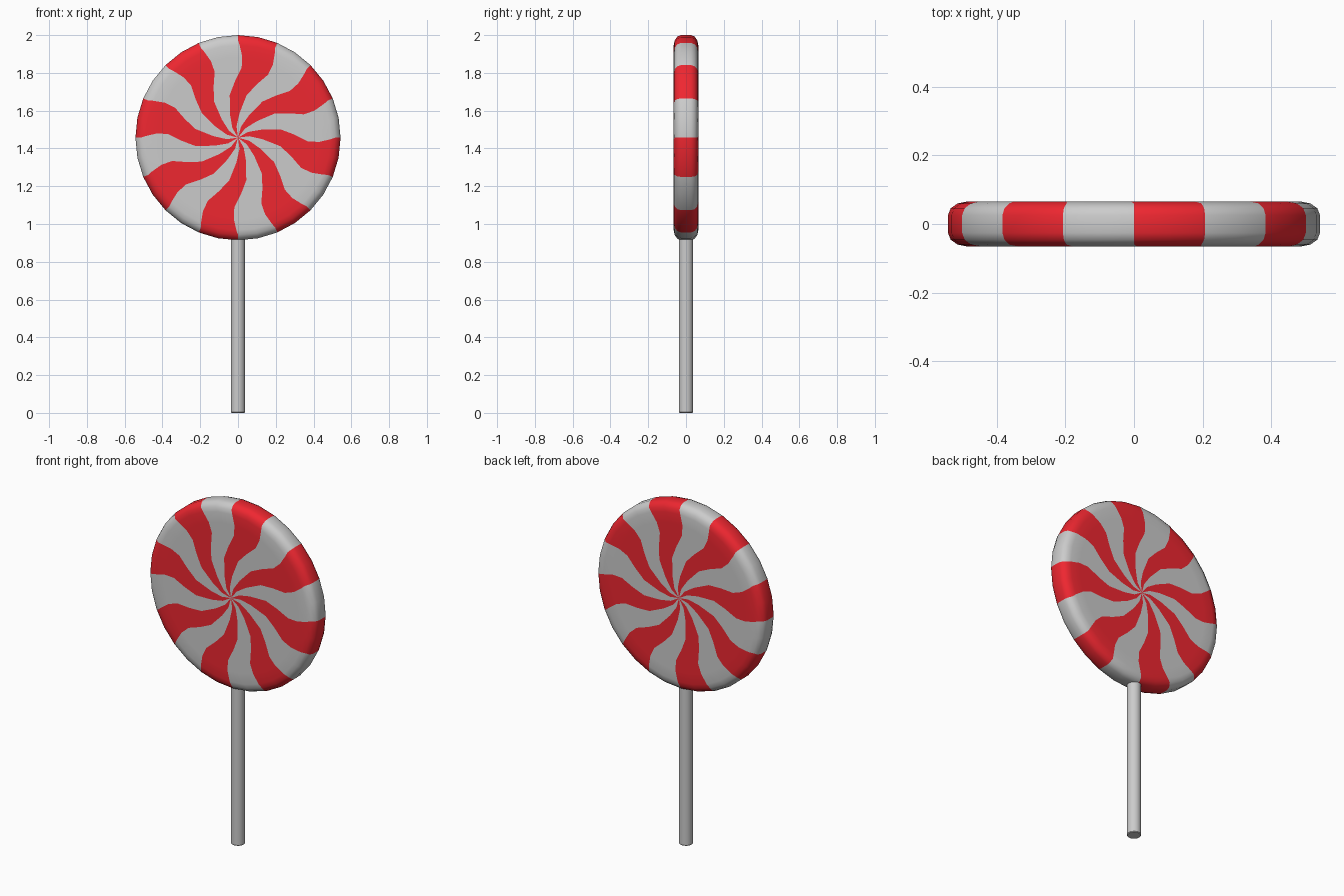
import bpy, bmesh
from math import sin, cos, pi, radians

if "Cube" in bpy.data.objects:
    bpy.data.objects.remove(bpy.data.objects["Cube"])

SEG = 32            # sides of the candy disc
CZ = 1.457          # candy centre height


def material(name, rgb):
    m = bpy.data.materials.new(name)
    m.diffuse_color = (*rgb, 1)
    m.use_nodes = True
    m.node_tree.nodes["Principled BSDF"].inputs["Base Color"].default_value = m.diffuse_color
    return m


def finish(name, bm, mats, angle):
    bmesh.ops.recalc_face_normals(bm, faces=bm.faces)
    me = bpy.data.meshes.new(name)
    bm.to_mesh(me)
    bm.free()
    for m in mats:
        me.materials.append(m)
    ob = bpy.data.objects.new(name, me)
    bpy.context.collection.objects.link(ob)
    bpy.ops.object.select_all(action='DESELECT')
    ob.select_set(True)
    bpy.context.view_layer.objects.active = ob
    bpy.ops.object.shade_smooth_by_angle(angle=radians(angle))
    return ob


white = material("white_sugar", (0.8, 0.8, 0.8))
red = material("red_sugar", (0.86, 0.02, 0.03))

# Candy disc: half profile as (radius, depth, swirl degrees), centre to rim
half = [(0.06, 0.065, -30), (0.13, 0.065, -19), (0.23, 0.065, -11),
        (0.30, 0.065, -3), (0.37, 0.065, 3), (0.43, 0.065, 3),
        (0.49, 0.065, 1), (0.515, 0.060, 0), (0.535, 0.046, 0),
        (0.543, 0.026, 0)]
# the back repeats the front, turned half way round the stick
profile = [(r, -d, t) for r, d, t in half] + [(r, d, -t) for r, d, t in reversed(half)]

bm = bmesh.new()
rings = []
for r, y, t in profile:
    ring = []
    for j in range(SEG):
        a = 2 * pi * j / SEG + radians(t)
        ring.append(bm.verts.new((r * sin(a), y, CZ + r * cos(a))))
    rings.append(ring)
front = bm.verts.new((0, -0.065, CZ))
back = bm.verts.new((0, 0.065, CZ))
for j in range(SEG):
    k = (j + 1) % SEG
    faces = [bm.faces.new((front, rings[0][j], rings[0][k])),
             bm.faces.new((back, rings[-1][k], rings[-1][j]))]
    for a, b in zip(rings, rings[1:]):
        faces.append(bm.faces.new((a[j], b[j], b[k], a[k])))
    # two segments per stripe, red and white in turn
    for f in faces:
        f.material_index = 1 if (j // 2) % 2 == 0 else 0
finish("candy_disc", bm, [white, red], 60)

# Stick: a plain round rod with a slightly eased lower edge
bm = bmesh.new()
loops = []
for r, z in [(0.035, 0), (0.038, 0.004), (0.038, 0.96)]:
    loops.append([bm.verts.new((r * cos(2 * pi * i / 24), r * sin(2 * pi * i / 24), z))
                  for i in range(24)])
for a, b in zip(loops, loops[1:]):
    for i in range(24):
        k = (i + 1) % 24
        bm.faces.new((a[i], a[k], b[k], b[i]))
bm.faces.new(loops[0][::-1])
bm.faces.new(loops[-1])
finish("stick", bm, [], 35)
